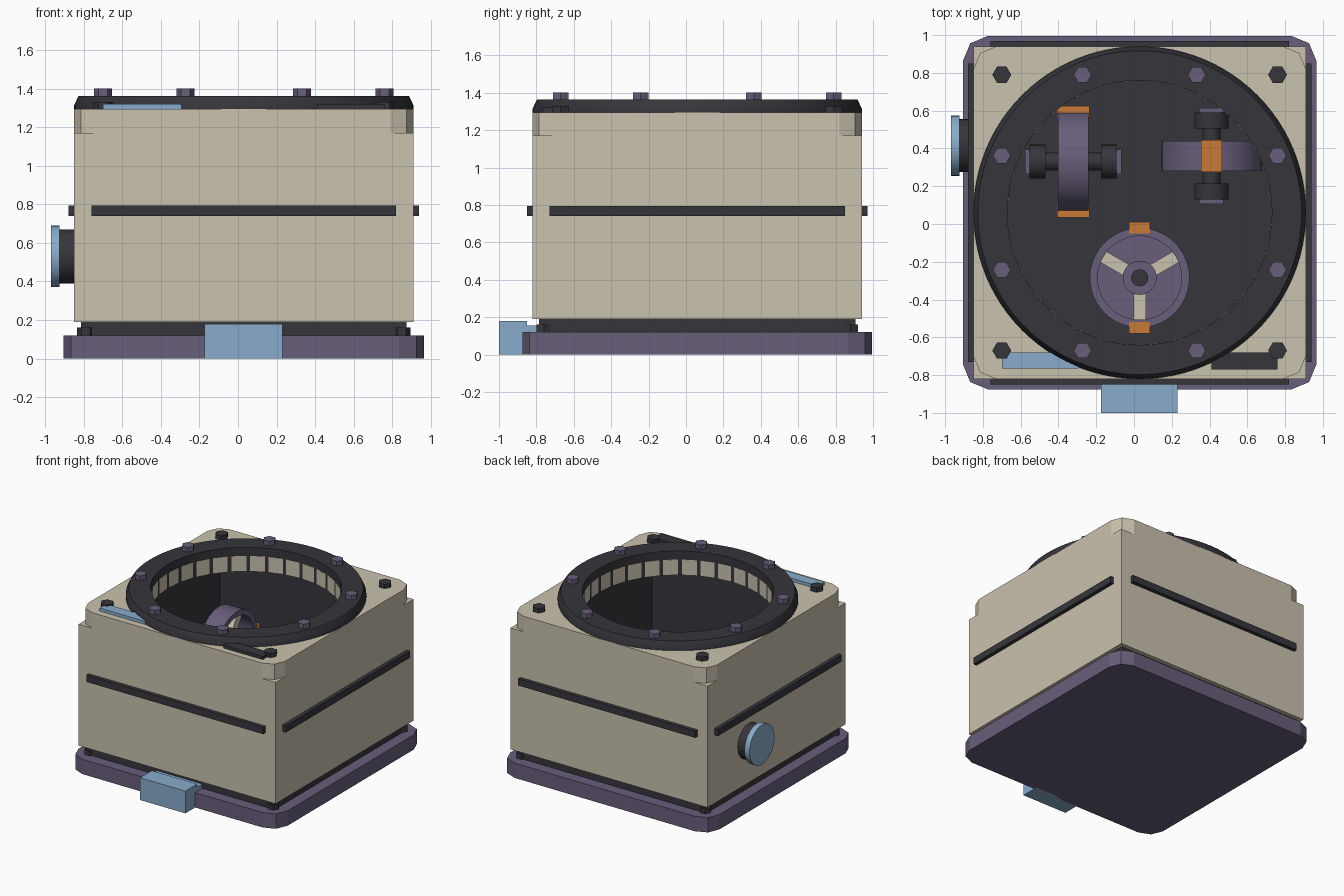
import bpy
import bmesh
from math import cos, sin, pi, radians
from mathutils import Matrix, Vector

if "Cube" in bpy.data.objects:
    bpy.data.objects.remove(bpy.data.objects["Cube"])

CX, CY = 0.03, 0.06          # centre of the housing
CENTRE = Vector((CX, CY, 0))


def material(name, rgb):
    m = bpy.data.materials.new(name)
    m.use_nodes = True
    m.diffuse_color = (*rgb, 1)
    m.node_tree.nodes["Principled BSDF"].inputs["Base Color"].default_value = (*rgb, 1)
    return m


BEIGE = material("warm_beige", (0.59, 0.54, 0.43))
DARK = material("charcoal", (0.037, 0.036, 0.044))
PURPLE = material("dusty_purple", (0.138, 0.112, 0.195))
BLUE = material("pale_blue", (0.25, 0.41, 0.60))
ORANGE = material("orange", (0.58, 0.195, 0.037))


def finish(bm, name, mat, matrix=None, smooth=False):
    bmesh.ops.recalc_face_normals(bm, faces=bm.faces)
    mesh = bpy.data.meshes.new(name)
    bm.to_mesh(mesh)
    bm.free()
    mesh.materials.append(mat)
    obj = bpy.data.objects.new(name, mesh)
    bpy.context.collection.objects.link(obj)
    if matrix:
        obj.matrix_world = matrix
    if smooth:
        bpy.ops.object.select_all(action="DESELECT")
        obj.select_set(True)
        bpy.context.view_layer.objects.active = obj
        bpy.ops.object.shade_smooth_by_angle(angle=radians(30))
    return obj


def box(name, mat, lo, hi, matrix=None):
    bm = bmesh.new()
    bmesh.ops.create_cube(bm, size=1)
    lo, hi = Vector(lo), Vector(hi)
    for v in bm.verts:
        v.co = (lo + hi) / 2 + v.co * (hi - lo)
    return finish(bm, name, mat, matrix)


def lathe(name, mat, profile, matrix=None, sides=64, closed=True):
    """Revolve (radius, z) points about the local z axis."""
    bm = bmesh.new()
    rings = [[bm.verts.new((r * cos(2 * pi * i / sides), r * sin(2 * pi * i / sides), z))
              for r, z in profile] for i in range(sides)]
    n = len(profile)
    for i in range(sides):
        a, b = rings[i], rings[(i + 1) % sides]
        for j in range(n if closed else n - 1):
            k = (j + 1) % n
            bm.faces.new((a[j], b[j], b[k], a[k]))
    return finish(bm, name, mat, matrix, smooth=True)


def disc(name, mat, radius, z0, z1, matrix=None, sides=32, turn=0):
    """Capped cylinder; six sides gives a hex bolt head."""
    bm = bmesh.new()
    bmesh.ops.create_cone(bm, cap_ends=True, segments=sides, radius1=radius, radius2=radius,
                          depth=z1 - z0,
                          matrix=Matrix.Translation((0, 0, (z0 + z1) / 2)) @ Matrix.Rotation(turn, 4, "Z"))
    return finish(bm, name, mat, matrix, smooth=sides > 12)


def rounded_square(half, radius):
    """Square outline whose corners are cut by two facets."""
    points = []
    for q in range(4):
        corner = Matrix.Rotation(q * pi / 2, 2) @ Vector((half - radius, half - radius))
        for s in range(3):
            a = q * pi / 2 + s * pi / 4
            points.append((corner.x + radius * cos(a), corner.y + radius * sin(a)))
    return points


def square(half):
    return [(half, half), (-half, half), (-half, -half), (half, -half)]


def slab(name, mat, z0, z1, outer, hole=None):
    """Extruded outline, optionally with a hole, about the housing centre."""
    bm = bmesh.new()
    for loop in filter(None, (outer, hole)):
        verts = [bm.verts.new((x + CX, y + CY, z0)) for x, y in loop]
        for i, v in enumerate(verts):
            bm.edges.new((v, verts[(i + 1) % len(verts)]))
    bmesh.ops.triangle_fill(bm, use_beauty=True, use_dissolve=False, edges=bm.edges[:])
    top = bmesh.ops.extrude_face_region(bm, geom=bm.faces[:], use_keep_orig=True)["geom"]
    bmesh.ops.translate(bm, vec=(0, 0, z1 - z0),
                        verts=[g for g in top if isinstance(g, bmesh.types.BMVert)])
    return finish(bm, name, mat)


def at(x, y, z=0):
    return Matrix.Translation((x, y, z))


# Base plate, gasket and corner bolts
slab("base_plate", PURPLE, 0, 0.12, rounded_square(0.935, 0.13))
slab("base_gasket", DARK, 0.12, 0.195, square(0.845))
for sx in (-1, 1):
    for sy in (-1, 1):
        disc("base_bolt", DARK, 0.045, 0.12, 0.16, at(CX + sx * 0.82, CY + sy * 0.82), 6, pi / 6)
        disc("lid_bolt", DARK, 0.05, 1.295, 1.33, at(CX + sx * 0.73, CY + sy * 0.73), 6, pi / 6)

# Housing walls, dark on the inside
walls = slab("housing_walls", BEIGE, 0.19, 1.17, square(0.88), square(0.78))
walls.data.materials.append(DARK)
for face in walls.data.polygons:
    flat = Vector((face.normal.x, face.normal.y, 0))
    if flat.dot(face.center - CENTRE) < -0.1:
        face.material_index = 1

# Lid with faceted opening and a round liner showing at the facet corners
opening = [(0.70 * cos(2 * pi * i / 32), 0.70 * sin(2 * pi * i / 32)) for i in range(32)]
slab("lid", BEIGE, 1.17, 1.295, rounded_square(0.88, 0.12), opening)
lathe("opening_liner", DARK, [(0.699, 1.172), (0.699, 1.296)], at(CX, CY), 128, closed=False)

# Clamping ring and its bolts
lathe("clamp_ring", DARK, [(0.70, 1.295), (0.88, 1.295), (0.88, 1.315), (0.857, 1.363), (0.70, 1.363)],
      at(CX, CY), 96)
for i in range(8):
    a = pi / 8 + i * pi / 4
    disc("ring_bolt", PURPLE, 0.047, 1.36, 1.40, at(CX + 0.79 * cos(a), CY + 0.79 * sin(a)), 6, pi / 6)

# Plates on the lid
box("lid_label_plate", BLUE, (-0.70, -0.765, 1.29), (-0.295, -0.68, 1.32))
box("lid_dark_plate", DARK, (0.41, -0.77, 1.29), (0.76, -0.68, 1.32))

# Trim strips on the four sides
for q in range(4):
    box("side_trim", DARK, (-0.79, -0.91, 0.74), (0.79, -0.87, 0.795),
        at(CX, CY) @ Matrix.Rotation(q * pi / 2, 4, "Z"))

# Front latch and side knob
box("front_latch", BLUE, (-0.175, -1.0, 0), (0.23, -0.85, 0.18))
box("latch_tongue", BLUE, (-0.175, -0.86, 0.1), (0.23, -0.785, 0.155))
knob = at(CX - 0.88, 0.415, 0.53) @ Matrix.Rotation(-pi / 2, 4, "Y")
disc("knob_collar", DARK, 0.14, -0.02, 0.08, knob)
disc("knob_cap", BLUE, 0.16, 0.075, 0.12, knob)


def flywheel(name, m):
    """Spoked wheel about local z with two balance weights on local y."""
    lathe(name + "_rim", PURPLE, [(0.222, -0.08), (0.264, -0.08), (0.264, 0.08), (0.222, 0.08)], m, 48)
    disc(name + "_hub", PURPLE, 0.09, -0.075, 0.075, m)
    for i in range(3):
        spoke = m @ Matrix.Rotation(-pi / 2 + i * 2 * pi / 3, 4, "Z")
        box(name + "_spoke", BEIGE, (0.07, -0.033, -0.03), (0.23, 0.033, 0.03), spoke)
    for s in (-1, 1):
        box(name + "_weight", ORANGE, (-0.056, s * 0.265 - 0.03, -0.086), (0.056, s * 0.265 + 0.03, 0.086), m)


def axle(name, m):
    """Horizontal axle with a bearing near each end."""
    disc(name + "_axle", DARK, 0.048, -0.23, 0.23, m)
    for s in (-1, 1):
        disc(name + "_bearing", DARK, 0.09, s * 0.188 - 0.042, s * 0.188 + 0.042, m)


# Flywheel turning about x, with posts
m = at(-0.322, 0.33, 0.73) @ Matrix.Rotation(pi / 2, 4, "Y")
flywheel("left_right_wheel", m)
axle("left_right_wheel", m)
for s in (-1, 1):
    x = -0.322 + s * 0.22
    box("left_right_wheel_post", PURPLE, (x - 0.035, 0.265, 0.19), (x + 0.035, 0.395, 0.78))

# Flywheel turning about y, with posts
m = at(0.41, 0.36, 0.73) @ Matrix.Rotation(pi / 2, 4, "X")
flywheel("front_back_wheel", m)
axle("front_back_wheel", m)
for s in (-1, 1):
    y = 0.36 + s * 0.22
    box("front_back_wheel_post", PURPLE, (0.345, y - 0.035, 0.19), (0.475, y + 0.035, 0.78))

# Flat flywheel on a pedestal
m = at(0.03, -0.285, 0.5)
flywheel("flat_wheel", m)
disc("flat_wheel_axle", DARK, 0.045, -0.3, 0.09, m)
disc("flat_wheel_pedestal", PURPLE, 0.235, -0.31, -0.1, m)
